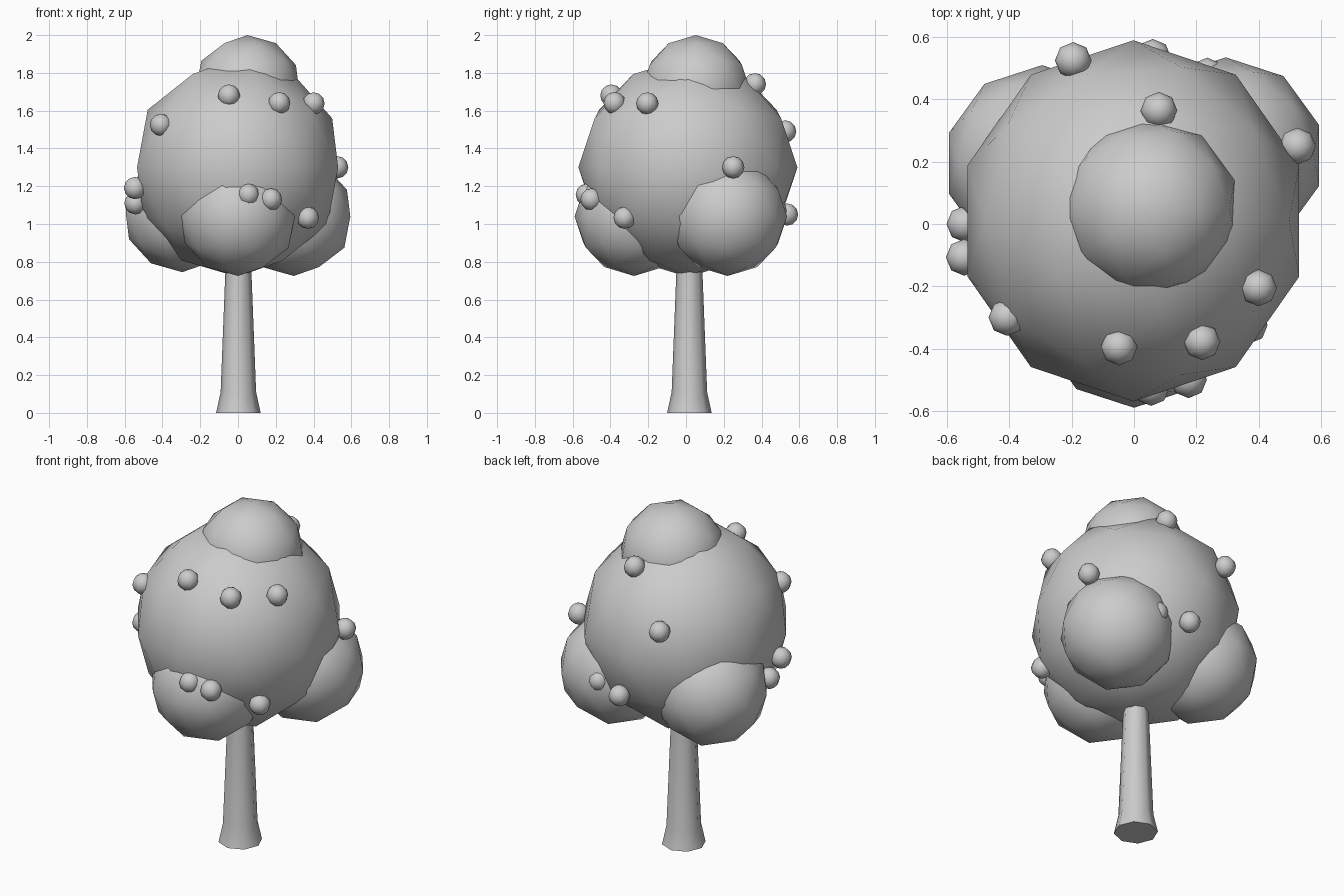
import bpy, bmesh, math

if "Cube" in bpy.data.objects:
    bpy.data.objects.remove(bpy.data.objects["Cube"])

grey = bpy.data.materials.new("plain_grey")
grey.diffuse_color = (0.6, 0.6, 0.6, 1)
grey.use_nodes = True
grey.node_tree.nodes["Principled BSDF"].inputs["Base Color"].default_value = grey.diffuse_color


def finish(ob, name):
    ob.name = ob.data.name = name
    ob.data.materials.append(grey)
    bpy.ops.object.shade_smooth_by_angle(angle=math.radians(60))
    return ob


def leaf_ball(name, loc, r, scale=(1, 1, 1)):
    bpy.ops.mesh.primitive_ico_sphere_add(subdivisions=2, radius=r, location=loc)
    ob = bpy.context.object
    ob.scale = scale
    return finish(ob, name)


# Foliage: large crown, cap on top and three lower clumps
leaf_ball("crown", (-0.002, 0.01, 1.30), 0.58, (0.965, 1, 1))
leaf_ball("top_clump", (0.05, 0.052, 1.713), 0.287)
leaf_ball("front_clump", (0, -0.275, 1.04), 0.315)
leaf_ball("right_clump", (0.295, 0.22, 1.04), 0.315)
leaf_ball("left_clump", (-0.295, 0.195, 1.06), 0.315)

# Trunk: tapered eight-sided column with a flared foot
bm = bmesh.new()
rings = []
for z, r in ((0, 0.118), (0.11, 0.094), (0.8, 0.067)):
    rings.append([bm.verts.new((r * math.cos(a * math.pi / 4), r * math.sin(a * math.pi / 4), z))
                  for a in range(8)])
for low, high in zip(rings, rings[1:]):
    for i in range(8):
        j = (i + 1) % 8
        bm.faces.new((low[i], low[j], high[j], high[i]))
bm.faces.new(rings[0][::-1])
bm.faces.new(rings[-1])
mesh = bpy.data.meshes.new("trunk")
bm.to_mesh(mesh)
bm.free()
trunk = bpy.data.objects.new("trunk", mesh)
bpy.context.collection.objects.link(trunk)
bpy.ops.object.select_all(action='DESELECT')
trunk.select_set(True)
bpy.context.view_layer.objects.active = trunk
trunk.location = (0.002, 0.018, 0)
finish(trunk, "trunk")

# Fruit scattered over the foliage
fruit_spots = [
    (-0.048, -0.395, 1.68), (0.218, -0.378, 1.64), (0.40, -0.205, 1.638),
    (-0.408, -0.30, 1.525), (-0.545, -0.107, 1.19), (-0.543, 0.0, 1.11),
    (0.08, 0.365, 1.74), (-0.195, 0.525, 1.49), (0.525, 0.25, 1.30),
    (0.06, 0.535, 1.05), (0.055, -0.525, 1.155), (0.175, -0.50, 1.13),
    (0.37, -0.325, 1.033), (0.235, 0.475, 1.07),
]
for i, spot in enumerate(fruit_spots):
    bpy.ops.mesh.primitive_uv_sphere_add(segments=8, ring_count=6, radius=0.059, location=spot)
    finish(bpy.context.object, f"fruit_{i + 1}")
